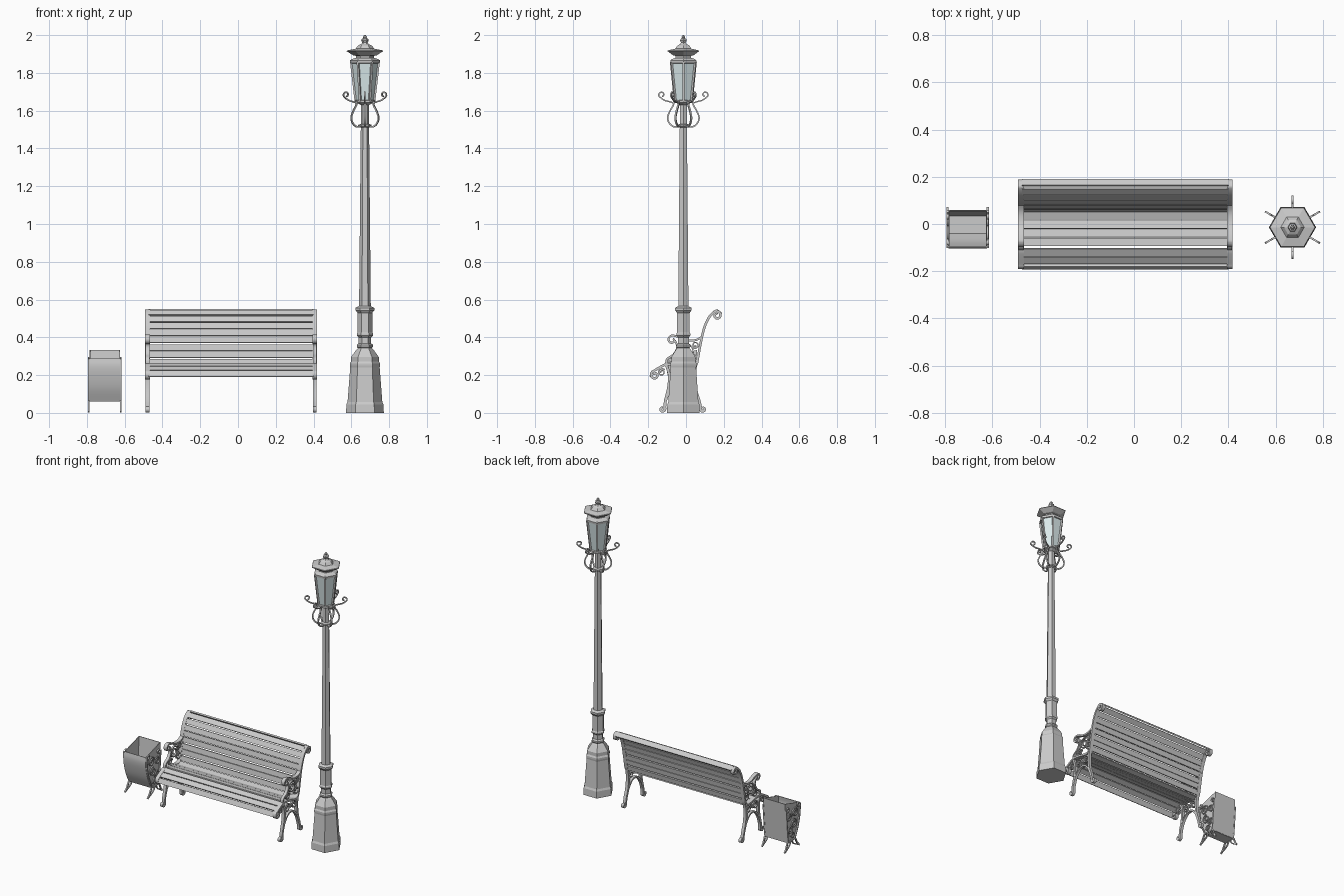
import bpy, bmesh, math
from mathutils import Matrix, Vector

if "Cube" in bpy.data.objects:
    bpy.data.objects.remove(bpy.data.objects["Cube"])


def finish(name, bm, smooth=False, color=None):
    bmesh.ops.recalc_face_normals(bm, faces=bm.faces)
    me = bpy.data.meshes.new(name)
    bm.to_mesh(me)
    bm.free()
    ob = bpy.data.objects.new(name, me)
    bpy.context.collection.objects.link(ob)
    if smooth:
        bpy.ops.object.select_all(action='DESELECT')
        ob.select_set(True)
        bpy.context.view_layer.objects.active = ob
        bpy.ops.object.shade_smooth_by_angle(angle=math.radians(40))
    if color:
        mat = bpy.data.materials.new(name)
        mat.diffuse_color = color
        mat.use_nodes = True
        mat.node_tree.nodes["Principled BSDF"].inputs["Base Color"].default_value = mat.diffuse_color
        me.materials.append(mat)
    return ob


def spline(pts, sub=5):
    """Catmull-Rom through 2D points."""
    p = [Vector(q) for q in pts]
    p = [2 * p[0] - p[1]] + p + [2 * p[-1] - p[-2]]
    out = []
    for a, b, c, d in zip(p, p[1:], p[2:], p[3:]):
        for k in range(sub):
            t = k / sub
            out.append(0.5 * (2 * b + (c - a) * t + (2 * a - 5 * b + 4 * c - d) * t * t
                              + (3 * b - a - 3 * c + d) * t ** 3))
    return out + [p[-2]]


def spiral(c, a0, a1, r0, r1, n=18):
    out = []
    for k in range(n + 1):
        t = k / n
        a, r = math.radians(a0 + (a1 - a0) * t), r0 + (r1 - r0) * t
        out.append((c[0] + r * math.cos(a), c[1] + r * math.sin(a)))
    return out


def ribbon(bm, pts, w, t, M):
    """Rectangular bar along a path in the local yz plane; w across x, t in plane."""
    pts = [Vector(p) for p in pts]
    rings = []
    for i, p in enumerate(pts):
        d = (pts[min(i + 1, len(pts) - 1)] - pts[max(i - 1, 0)]).normalized()
        n = Vector((-d.y, d.x)) * t / 2
        rings.append([bm.verts.new(M @ Vector((sx * w / 2, p.x + s * n.x, p.y + s * n.y)))
                      for sx, s in ((-1, -1), (1, -1), (1, 1), (-1, 1))])
    for a, b in zip(rings, rings[1:]):
        for k in range(4):
            bm.faces.new((a[k], a[(k + 1) % 4], b[(k + 1) % 4], b[k]))
    bm.faces.new(rings[0])
    bm.faces.new(rings[-1][::-1])


def lathe(name, profile, center, n=6, color=None):
    bm = bmesh.new()
    rings = [[bm.verts.new((center[0] + r * math.cos(2 * math.pi * k / n),
                            center[1] + r * math.sin(2 * math.pi * k / n), z))
              for k in range(n)] for r, z in profile]
    for a, b in zip(rings, rings[1:]):
        for k in range(n):
            bm.faces.new((a[k], a[(k + 1) % n], b[(k + 1) % n], b[k]))
    bm.faces.new(rings[0][::-1])
    bm.faces.new(rings[-1])
    return finish(name, bm, color=color)


# Lamp post: hexagonal lathed parts
L = (0.672, -0.014)
lathe("lamp_base", [(.10, 0), (.098, .045), (.092, .058), (.078, .24), (.08, .25), (.08, .262),
                    (.074, .272), (.074, .295), (.045, .335), (.037, .343), (.043, .35),
                    (.043, .36), (.033, .368), (.033, .40)], L)
lathe("lamp_collar", [(.033, .40), (.043, .41), (.043, .42), (.039, .425), (.039, .53),
                      (.05, .543), (.05, .556), (.032, .565)], L)
lathe("lamp_pole", [(.031, .56), (.022, 1.51), (.036, 1.515), (.036, 1.525), (.022, 1.53),
                    (.022, 1.63), (.05, 1.645)], L)
lathe("lantern_floor", [(.046, 1.64), (.056, 1.642), (.056, 1.655), (.046, 1.658)], L)
lathe("lantern_glass", [(.047, 1.655), (.071, 1.855)], L, color=(.72, .84, .85, 1))
lathe("lantern_top_rim", [(.07, 1.85), (.078, 1.852), (.08, 1.866), (.07, 1.873), (.047, 1.88),
                          (.047, 1.893)], L)
lathe("lamp_roof", [(.047, 1.89), (.062, 1.893), (.097, 1.915), (.095, 1.919), (.05, 1.928),
                    (.036, 1.945), (.022, 1.952)], L)
lathe("lamp_finial", [(.022, 1.95), (.014, 1.96), (.02, 1.972), (.017, 1.98), (.009, 1.984),
                      (.011, 1.991), (.004, 2.0)], L)

# Lantern corner posts and curled brackets, six of each
posts, arms = bmesh.new(), bmesh.new()
for k in range(6):
    M = Matrix.Translation((*L, 0)) @ Matrix.Rotation(math.radians(60 * k), 4, 'Z')
    corner = M @ Matrix.Rotation(math.radians(30), 4, 'Z')
    ribbon(posts, [(.050, 1.65), (.074, 1.858)], .011, .01, corner)
    ribbon(arms, spline([(.02, 1.518), (.05, 1.515), (.075, 1.535), (.083, 1.565),
                         (.070, 1.60), (.053, 1.63), (.05, 1.655)]), .009, .008, M)
    ribbon(arms, spline([(.05, 1.64), (.075, 1.648), (.1, 1.655), (.122, 1.67)]
                        + spiral((.114, 1.684), -15, 265, .017, .008, 8), 3), .008, .007, M)
finish("lantern_posts", posts)
finish("lamp_brackets", arms, True)

# Bench: seat and back line shared by slats and end frames
mid = [(-.135, .243), (-.10, .258), (-.04, .252), (.02, .238), (.052, .25), (.063, .29),
       (.072, .34), (.086, .41), (.102, .465), (.125, .51)]
rail = spiral((-.165, .2), 540, 100, .006, .023) + mid + spiral((.163, .516), 110, -300, .024, .006)
for name, x in (("bench_frame_left", -.479), ("bench_frame_right", .406)):
    bm = bmesh.new()
    M = Matrix.Translation((x, 0, 0))
    ribbon(bm, spline(rail, 3), .025, .013, M)
    # armrest and its support
    ribbon(bm, spline([(.088, .405), (.05, .385), (0, .385), (-.04, .402)]
                      + spiral((-.073, .386), 80, 420, .024, .007), 3), .025, .011, M)
    ribbon(bm, spline([(-.06, .385), (-.046, .35), (-.065, .31), (-.1, .285), (-.105, .255)]),
           .02, .011, M)
    # legs with rolled feet, and the arch between them
    ribbon(bm, spline([(-.105, .255), (-.088, .2), (-.093, .13), (-.108, .07), (-.112, .035)]
                      + spiral((-.125, .02), 20, -290, .014, .005, 10), 3), .02, .015, M)
    ribbon(bm, spline([(.052, .25), (.045, .2), (.05, .13), (.068, .07), (.076, .035)]
                      + spiral((.09, .02), 160, 470, .014, .005, 10), 3), .02, .015, M)
    ribbon(bm, spline([(-.108, .06), (-.085, .12), (-.05, .16), (-.02, .168), (.01, .16),
                       (.044, .12), (.068, .06)]), .018, .011, M)
    # scroll ornaments
    for c, a0, a1, r in (((-.005, .33), 0, 620, .042), ((.042, .292), 90, 560, .028),
                         ((-.05, .283), 0, 560, .024), ((.048, .36), 200, 700, .02),
                         ((-.055, .205), 0, 560, .03), ((.015, .205), 180, -380, .03),
                         ((-.02, .205), 0, 360, .014), ((-.128, .215), 40, 560, .02)):
        ribbon(bm, spiral(c, a0, a1, r, r * .3, 26), .012, .007, M)
    finish(name, bm, True)

# Bench slats spaced evenly along the same line
line = spline([(-.186, .186), (-.181, .208), (-.163, .225)] + mid
              + [(.15, .537), (.172, .538), (.186, .522)], 12)
dist = [0]
for a, b in zip(line, line[1:]):
    dist.append(dist[-1] + (b - a).length)
count = 16
pitch = dist[-1] / count
for k in range(count):
    i = next(j for j, d in enumerate(dist) if d >= (k + .5) * pitch)
    d = line[i + 1] - line[i - 1]
    bm = bmesh.new()
    M = (Matrix.Translation((-.0365, line[i].x, line[i].y))
         @ Matrix.Rotation(math.atan2(d.y, d.x), 4, 'X')
         @ Matrix.Diagonal((.875, pitch * .86, .010, 1)))
    bmesh.ops.create_cube(bm, size=1, matrix=M)
    finish(f"bench_slat_{k + 1}", bm)

# Litter bin: bent sheet for front, floor and back, plus two side plates
bx = -.705
front = spline([(-.098, .288), (-.102, .25), (-.095, .2), (-.075, .13), (-.042, .062)], 4)
shell = front + [Vector((.035, .062)), Vector((.057, .333))]
bm = bmesh.new()
ribbon(bm, front, .162, .004, Matrix.Translation((bx, 0, 0)))
ribbon(bm, shell[-3:-1], .162, .004, Matrix.Translation((bx, 0, 0)))
ribbon(bm, shell[-2:], .162, .004, Matrix.Translation((bx, 0, 0)))
for s in (-1, 1):
    face = bm.faces.new([bm.verts.new((bx + s * .077, p.x, p.y)) for p in shell])
    ext = bmesh.ops.extrude_face_region(bm, geom=[face], use_keep_orig=True)
    bmesh.ops.translate(bm, vec=(s * .004, 0, 0),
                        verts=[v for v in ext["geom"] if isinstance(v, bmesh.types.BMVert)])
finish("bin_body", bm, True)

# Bin side frames: curved outline, scrolls and splayed feet
for name, s in (("bin_frame_left", -1), ("bin_frame_right", 1)):
    bm = bmesh.new()
    M = Matrix.Translation((bx + s * .085, 0, 0))
    ribbon(bm, spline(spiral((-.08, .285), 500, 180, .006, .018, 10)
                      + [(-.094, .23), (-.086, .18), (-.066, .12), (-.04, .065)], 3), .009, .008, M)
    ribbon(bm, spline(spiral((.035, .285), -320, 0, .006, .018, 10)
                      + [(.048, .23), (.042, .15), (.033, .065)], 3), .009, .008, M)
    for c, a0, a1, r in (((-.045, .24), 0, 560, .034), ((.018, .225), 180, -380, .028),
                         ((-.03, .17), 90, 650, .032), ((.012, .14), 180, 740, .025),
                         ((-.015, .095), 0, 560, .022)):
        ribbon(bm, spiral(c, a0, a1, r, r * .25, 24), .007, .006, M)
    ribbon(bm, [(-.045, .064), (.037, .064)], .009, .008, M)
    for a, b, c in ((-.045, -.088, -.01), (.037, .068, .003)):
        ribbon(bm, [(a, .064), ((a + b) / 2, .026), (b, .004)], .009, .009, M)
        ribbon(bm, spline([(c, .064), ((a + c) / 2, .035), (b, .005)]), .009, .007, M)
    finish(name, bm, True)
